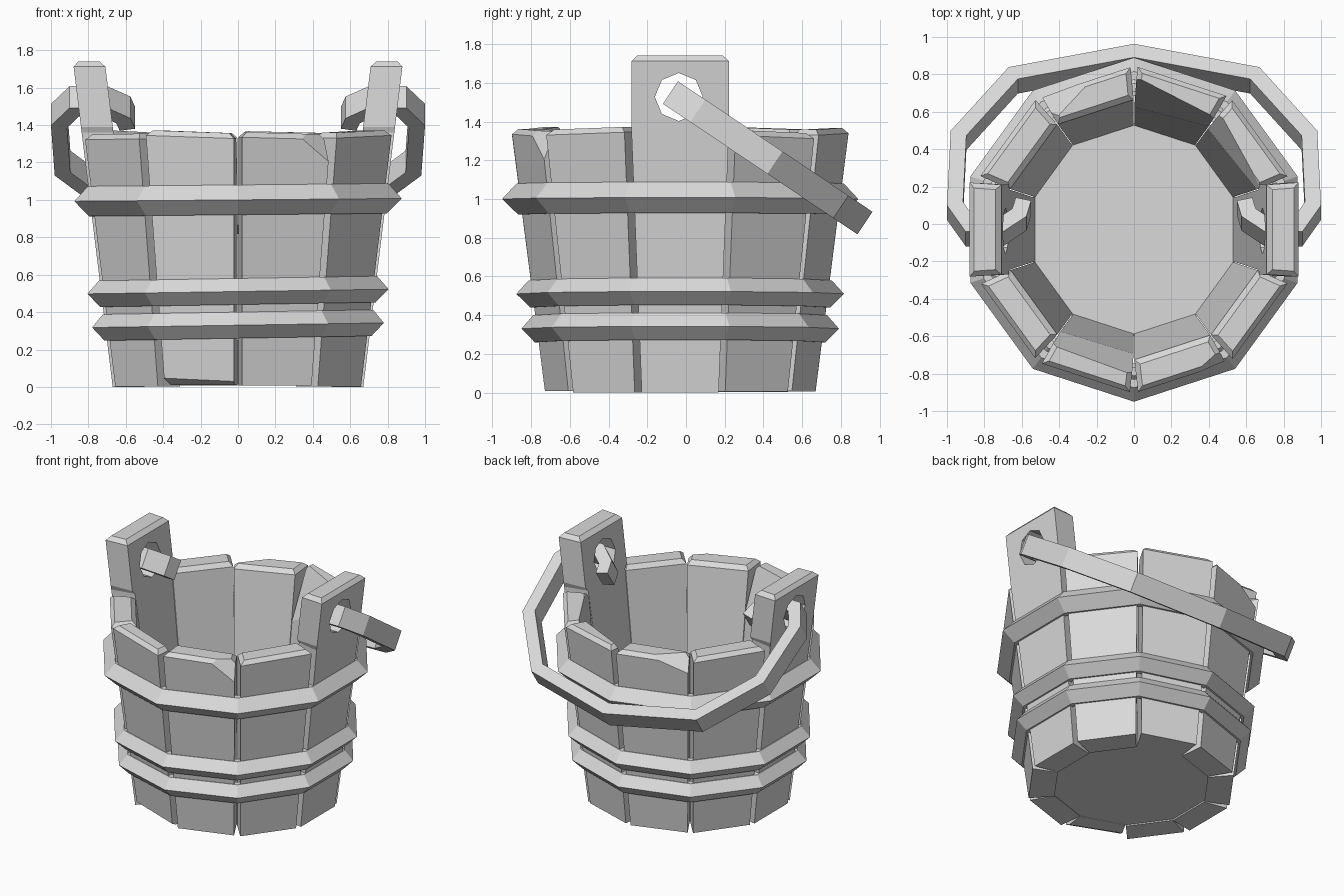
import bpy, bmesh, math, random
from mathutils import Vector, Matrix

if "Cube" in bpy.data.objects:
    bpy.data.objects.remove(bpy.data.objects["Cube"])

random.seed(4)
N = 10
T18 = math.tan(math.pi / N)
C18 = math.cos(math.pi / N)
CY = -0.03          # bucket axis offset in y
THICK = 0.17        # stave thickness

mat = bpy.data.materials.new("plain grey")
mat.diffuse_color = (0.7, 0.7, 0.7, 1)
mat.use_nodes = True
mat.node_tree.nodes["Principled BSDF"].inputs["Base Color"].default_value = mat.diffuse_color


def wall(z):
    """Distance of the outer stave face from the axis at height z."""
    return 0.67 + 0.122 * z


def finish(bm, name):
    bmesh.ops.recalc_face_normals(bm, faces=bm.faces)
    me = bpy.data.meshes.new(name)
    bm.to_mesh(me)
    bm.free()
    me.materials.append(mat)
    ob = bpy.data.objects.new(name, me)
    bpy.context.collection.objects.link(ob)
    return ob


def loft(bm, rings, closed=False):
    """Skin a list of point rings; cap the ends or join them."""
    vs = [[bm.verts.new(p) for p in r] for r in rings]
    n = len(vs[0])
    pairs = list(zip(vs, vs[1:])) + ([(vs[-1], vs[0])] if closed else [])
    for a, b in pairs:
        for i in range(n):
            j = (i + 1) % n
            bm.faces.new((a[i], a[j], b[j], b[i]))
    if not closed:
        bm.faces.new(vs[0])
        bm.faces.new(vs[-1][::-1])
    return vs


def chip(bm, a, b, c):
    """Slice a flat chip off a stave along the plane of three points."""
    a, b, c = Vector(a), Vector(b), Vector(c)
    n = (b - a).cross(c - a).normalized()
    if n.dot(Vector((0.68, 0, 0.7)) - a) > 0:
        n = -n
    geom = bm.verts[:] + bm.edges[:] + bm.faces[:]
    cut = bmesh.ops.bisect_plane(bm, geom=geom, plane_co=a, plane_no=n,
                                 clear_outer=True)
    edges = [e for e in cut['geom_cut'] if isinstance(e, bmesh.types.BMEdge)]
    if edges:
        bmesh.ops.holes_fill(bm, edges=[e for e in bm.edges if e.is_boundary], sides=0)


# Chips per stave number: radial, sideways, height
chips = {
    8: [((0.84, 0.04, 1.36), (0.817, 0.25, 1.2), (0.74, 0.25, 1.37))],
    7: [((0.72, -0.2, 1.36), (0.74, 0.2, 1.36), (0.632, 0, 1.1)),
        ((0.68, -0.22, 0.05), (0.675, 0.2, 0.03), (0.6, 0, 0.0))],
    2: [((0.71, -0.2, 1.36), (0.77, 0.2, 1.36), (0.63, 0.05, 1.08))],
    3: [((0.80, 0.0, 1.36), (0.82, 0.25, 1.25), (0.68, 0.25, 1.34))],
    1: [((0.70, -0.1, 1.36), (0.75, 0.25, 1.36), (0.63, 0.2, 1.1))],
}

# Staves; numbers 0 and 5 rise into the lugs that hold the bail
for k in range(N):
    lug = k in (0, 5)
    gap = random.uniform(0.017, 0.026)
    base = 0.0 if lug else random.uniform(0, 0.012)
    top = 1.74 if lug else 1.355 + random.uniform(-0.01, 0.012)
    heights = [base, 1.36, 1.39, top] if lug else [base, top]
    tilt = 0 if lug else random.uniform(-0.01, 0.01)
    rings = []
    for z in heights:
        ro, ri = wall(z), wall(z) - THICK
        ho, hi = min(ro * T18 - gap, 0.252), ri * T18 - 0.002
        if z > 1.37:
            hi = 0.24
        dz = tilt if z == top else 0
        rings.append([(ri, -hi, z - dz), (ro, -ho, z - dz),
                      (ro, ho, z + dz), (ri, hi, z + dz)])
    bm = bmesh.new()
    vs = loft(bm, rings)
    last = set(vs[-1])
    rim = [e for e in bm.edges if all(v in last for v in e.verts)]
    bmesh.ops.bevel(bm, geom=rim, offset=0.028, offset_type='OFFSET',
                    segments=1, profile=0.5, affect='EDGES')
    for c in chips.get(k, []):
        chip(bm, *c)
    bm.transform(Matrix.Translation((0, CY, 0)) @ Matrix.Rotation(k * math.tau / N, 4, 'Z'))
    ob = finish(bm, "lug_stave" if lug else "stave")
    if lug:
        # Octagonal hole for the bail
        bm = bmesh.new()
        x0 = 0.79 if k == 0 else -0.79
        bmesh.ops.create_cone(bm, cap_ends=True, segments=8, radius1=0.124, radius2=0.124,
                              depth=0.6, matrix=Matrix.Translation((x0, -0.037, 1.527))
                              @ Matrix.Rotation(math.pi / 2, 4, 'Y'))
        cutter = finish(bm, "hole_cutter")
        cutter.hide_render = True
        cutter.hide_set(True)
        mod = ob.modifiers.new("hole", 'BOOLEAN')
        mod.operation = 'DIFFERENCE'
        mod.solver = 'EXACT'
        mod.object = cutter

# Floor
bm = bmesh.new()
loft(bm, [[((wall(z) - THICK + 0.01) / C18 * math.cos((k + 0.5) * math.tau / N),
            (wall(z) - THICK + 0.01) / C18 * math.sin((k + 0.5) * math.tau / N) + CY, z)
           for k in range(N)] for z in (0.012, 0.25)])
finish(bm, "floor")

# Hoops with a sharp outer ridge
for z0, ridge, h, lean in ((1.0, 0.875, 0.08, 0.008), (0.51, 0.805, 0.07, 0.013),
                           (0.33, 0.78, 0.07, 0.013)):
    w = wall(z0)
    profile = [(w - 0.03, z0 + h), (w + 0.012, z0 + h), (ridge, z0),
               (w + 0.004, z0 - h), (w - 0.03, z0 - h)]
    rings = []
    for k in range(N):
        a = (k + 0.5) * math.tau / N
        rings.append([(r / C18 * math.cos(a), r / C18 * math.sin(a) + CY,
                       z + lean * math.cos(a)) for r, z in profile])
    bm = bmesh.new()
    loft(bm, rings, closed=True)
    finish(bm, "hoop")

# Bail: flat bar bent in a sloping plane, hooked through both lugs
half = [(0.67, 1.06), (0.98, 0.65), (1.0, 0.17), (0.9, 0.0), (0.70, 0.0),
        (0.575, 0.10), (0.55, 0.20)]
path = [(-x, s) for x, s in reversed(half)] + [(0, 1.21)] + half
path = [Vector(p) for p in path]
along = Vector((0, 0.83, -0.557))
across = Vector((0, 0.557, 0.83)) * 0.07
start = Vector((0, -0.08, 1.55))
rings = []
for i, p in enumerate(path):
    d1 = (p - path[i - 1]).normalized() if i else (path[1] - p).normalized()
    d2 = (path[i + 1] - p).normalized() if i < len(path) - 1 else d1
    n1, n2 = Vector((d1.y, -d1.x)), Vector((d2.y, -d2.x))
    m = (n1 + n2).normalized()
    q = p + m * (0.085 / m.dot(n1))
    o, n = (start + Vector((v.x, 0, 0)) + along * v.y for v in (p, q))
    rings.append([o + across, o - across, n - across, n + across])
bm = bmesh.new()
loft(bm, rings)
finish(bm, "bail")
